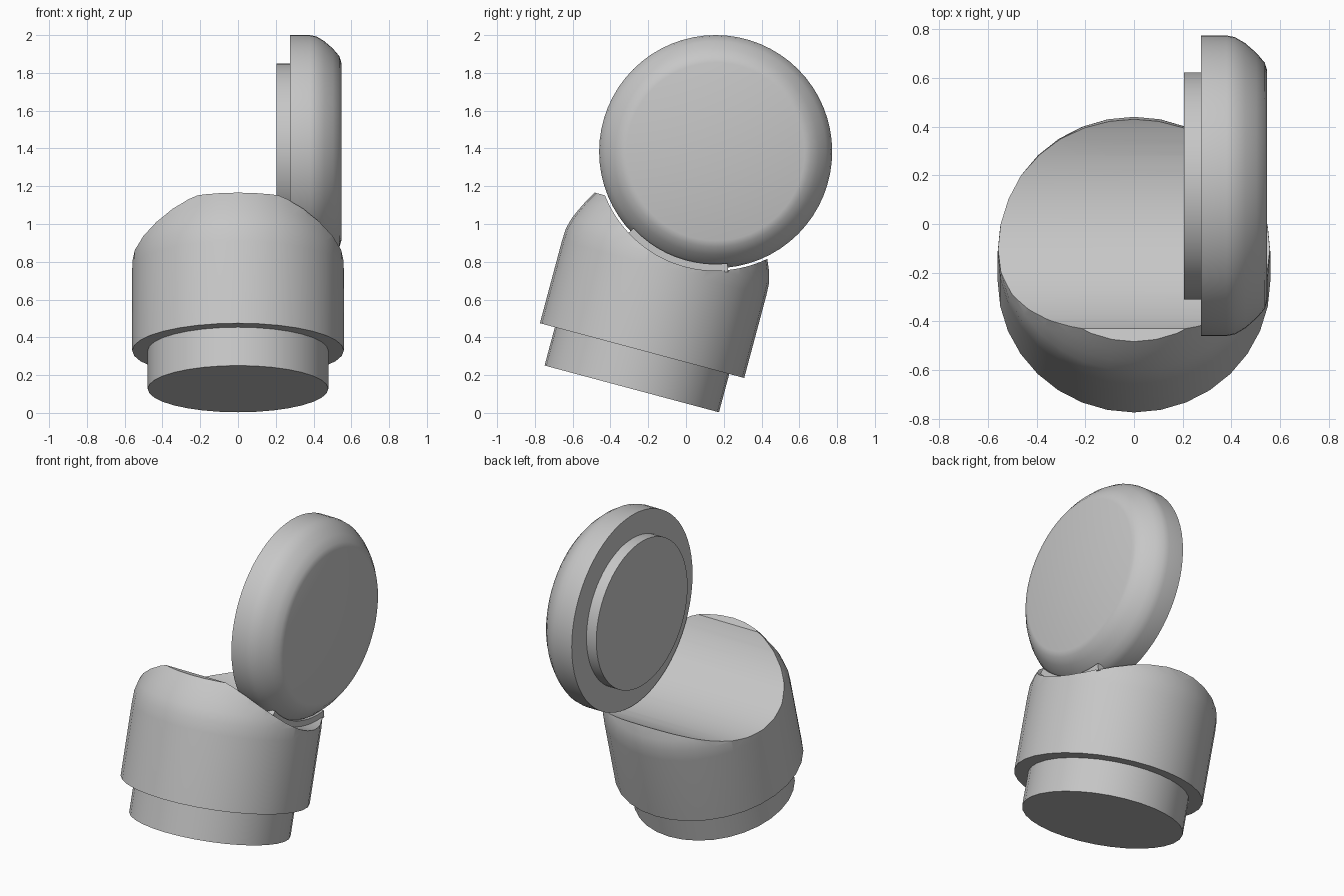
import bpy
import bmesh
from math import sin, cos, pi, radians
from mathutils import Matrix

if "Cube" in bpy.data.objects:
    bpy.data.objects.remove(bpy.data.objects["Cube"], do_unlink=True)

grey = bpy.data.materials.new("plain grey")
grey.use_nodes = True
colour = (0.57, 0.57, 0.57, 1)
grey.diffuse_color = colour
grey.node_tree.nodes["Principled BSDF"].inputs["Base Color"].default_value = colour

TILT = Matrix.Translation((0, -0.287, 0.127)) @ Matrix.Rotation(radians(-15), 4, "X")
DISC_Y, DISC_Z = 0.157, 1.383
SIDEWAYS = Matrix.Translation((0, DISC_Y, DISC_Z)) @ Matrix.Rotation(pi / 2, 4, "Y")


def finish(bm, name):
    bmesh.ops.recalc_face_normals(bm, faces=bm.faces)
    mesh = bpy.data.meshes.new(name)
    bm.to_mesh(mesh)
    bm.free()
    mesh.materials.append(grey)
    obj = bpy.data.objects.new(name, mesh)
    bpy.context.collection.objects.link(obj)
    return obj


def lathe(name, profile, sides, matrix):
    """Closed solid turned from (radius, height) points around local z."""
    bm = bmesh.new()
    rings = [[bm.verts.new((r * cos(2 * pi * i / sides), r * sin(2 * pi * i / sides), h))
              for i in range(sides)] for r, h in profile]
    for low, high in zip(rings, rings[1:]):
        for i in range(sides):
            j = (i + 1) % sides
            bm.faces.new((low[i], low[j], high[j], high[i]))
    bm.faces.new(rings[0][::-1])
    bm.faces.new(rings[-1])
    bm.transform(matrix)
    return finish(bm, name)


def activate(obj):
    bpy.ops.object.select_all(action="DESELECT")
    obj.select_set(True)
    bpy.context.view_layer.objects.active = obj


def smooth(obj):
    activate(obj)
    bpy.ops.object.shade_smooth_by_angle(angle=radians(30))


# Tilted drum with a narrower foot and a rounded shoulder
body = lathe("body", [(0.478, 0), (0.478, 0.21), (0.56, 0.21), (0.56, 0.66),
                      (0.557, 0.73), (0.541, 0.79), (0.517, 0.845),
                      (0.49, 0.90), (0.458, 0.953)], 32, TILT)

# Round trough cut across the top of the drum
cutter = lathe("trough_cutter", [(0.63, -1), (0.63, 1)], 96, SIDEWAYS)
cutter.hide_render = True
trough = body.modifiers.new("trough", "BOOLEAN")
trough.operation = "DIFFERENCE"
trough.solver = "EXACT"
trough.object = cutter
activate(body)
bpy.ops.object.modifier_apply(modifier=trough.name)
bpy.data.objects.remove(cutter, do_unlink=True)
smooth(body)

# Upright disc with a raised inner plate and a rounded outer rim
disc = lathe("side_disc", [(0.466, 0.205), (0.466, 0.275), (0.617, 0.275),
                           (0.617, 0.38), (0.61, 0.415), (0.585, 0.457),
                           (0.545, 0.503), (0.505, 0.537), (0.472, 0.547)], 64, SIDEWAYS)
smooth(disc)

# Thin curved bracket joining the disc to the trough
bm = bmesh.new()
steps = 10
angles = [radians(-137 + 53 * i / steps) for i in range(steps + 1)]
outline = [(0.64, a) for a in angles] + [(0.595, a) for a in reversed(angles)]
face = bm.faces.new([bm.verts.new((0.32, DISC_Y + r * cos(a), DISC_Z + r * sin(a)))
                     for r, a in outline])
side = bmesh.ops.extrude_face_region(bm, geom=[face])
bmesh.ops.translate(bm, vec=(0.14, 0, 0),
                    verts=[v for v in side["geom"] if isinstance(v, bmesh.types.BMVert)])
smooth(finish(bm, "disc_bracket"))
